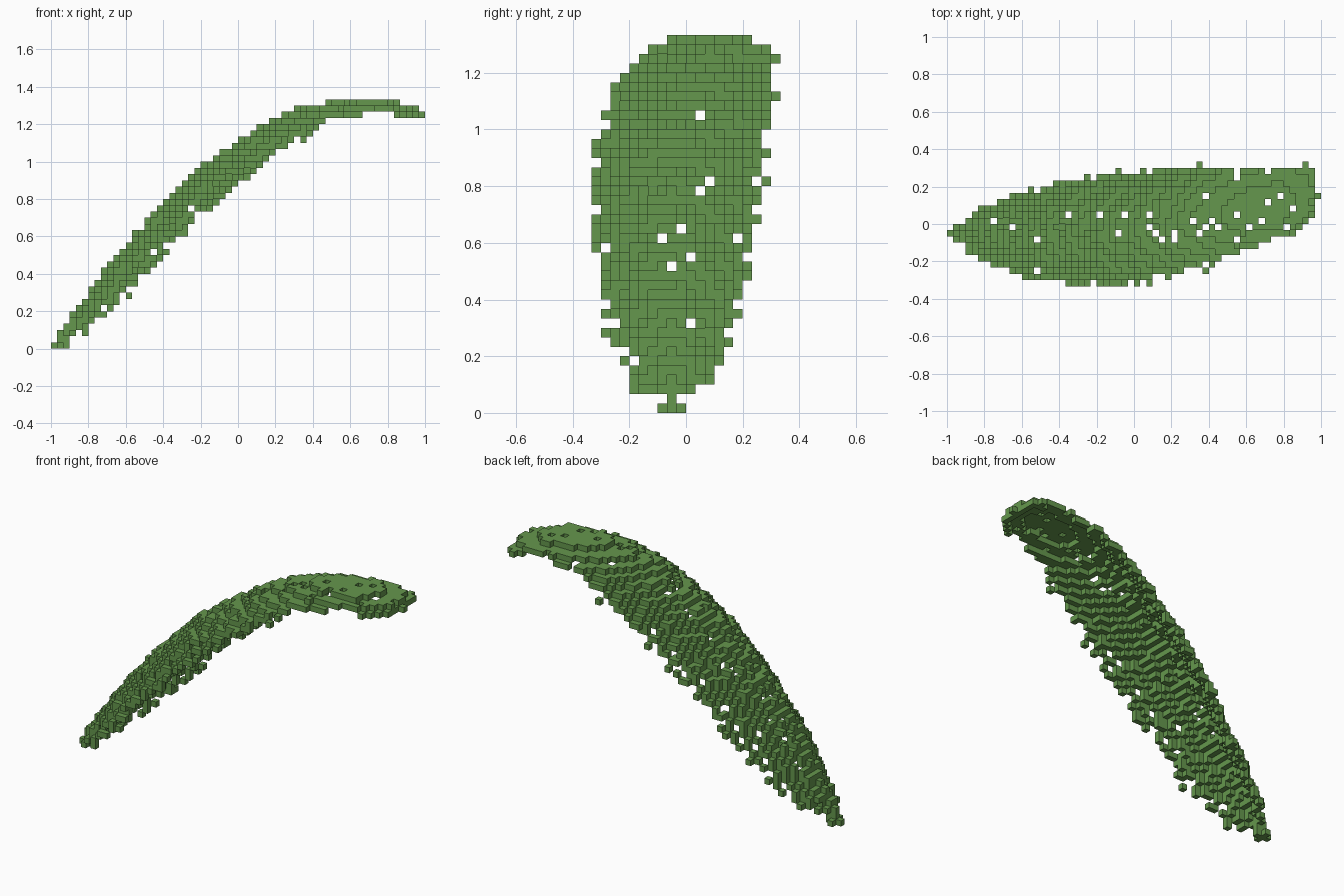
import bpy
import bmesh
import math
import random

old = bpy.data.objects.get("Cube")
if old:
    bpy.data.objects.remove(old, do_unlink=True)

random.seed(7)
V = 1 / 30                      # edge of one block
NX, NY, NZ = 60, 20, 40         # size of the block grid

# Leaf ribs: x, midrib height, right edge y, left edge y, droop of the edges
RIBS = [
    (-0.94, 0.07, -0.07, -0.03, 0.00),
    (-0.91, 0.11, -0.13, 0.02, 0.03),
    (-0.88, 0.155, -0.20, 0.10, 0.10),
    (-0.80, 0.27, -0.23, 0.13, 0.12),
    (-0.70, 0.41, -0.27, 0.16, 0.14),
    (-0.60, 0.53, -0.29, 0.18, 0.15),
    (-0.40, 0.755, -0.31, 0.23, 0.16),
    (-0.20, 0.95, -0.31, 0.25, 0.16),
    (0.00, 1.095, -0.29, 0.27, 0.15),
    (0.20, 1.215, -0.25, 0.29, 0.13),
    (0.35, 1.28, -0.21, 0.29, 0.11),
    (0.55, 1.317, -0.16, 0.29, 0.07),
    (0.80, 1.317, -0.06, 0.28, 0.04),
    (0.92, 1.285, 0.00, 0.28, 0.03),
    (0.96, 1.265, 0.06, 0.26, 0.01),
]


def cell(x, y, z):
    return (min(max(math.floor((x + 1) / V), 0), NX - 1),
            min(max(math.floor(y / V + NY / 2), 0), NY - 1),
            min(max(math.floor(z / V), 2), NZ - 1))


def jitter(n):
    """Evenly spread samples in 0..1 with a little irregularity."""
    return [min(max((i + 0.5 + random.uniform(-0.35, 0.35)) / n, 0), 1)
            for i in range(n)]


def slopes():
    """Slope of the midrib at each rib."""
    out = []
    for i in range(len(RIBS)):
        a, b = RIBS[max(i - 1, 0)], RIBS[min(i + 1, len(RIBS) - 1)]
        out.append((b[1] - a[1]) / (b[0] - a[0]))
    return out


def leaf_cells():
    cells = set()
    slope = slopes()
    # Rows of samples at equal distances along the midrib
    length = [0.0]
    for a, b in zip(RIBS, RIBS[1:]):
        length.append(length[-1] + math.hypot(b[0] - a[0], b[1] - a[1]))
    rows = int(length[-1] / 0.029)
    for r in range(rows + 1):
        guess = length[-1] * r / rows
        width = 0.7
        for u in jitter(max(2, int(width / 0.030))):
            d = min(max(guess + random.uniform(-0.01, 0.01), 0), length[-1])
            i = max(k for k in range(len(RIBS) - 1) if length[k] <= d)
            f = (d - length[i]) / (length[i + 1] - length[i])
            x, z, lo, hi, droop = (p + (q - p) * f
                                   for p, q in zip(RIBS[i], RIBS[i + 1]))
            m = slope[i] + (slope[i + 1] - slope[i]) * f
            # Keep samples inside the outline, with a ragged edge
            y = -0.35 + width * u
            ragged = random.choice((0, 0, 0, 0.02))
            if not lo - ragged <= y <= hi + ragged:
                continue
            s = (2 * y - lo - hi) / (hi - lo)
            drop = droop * min(s * s, 1.15) / math.hypot(1, m)
            cells.add(cell(x + drop * m, y, z - drop))
    # Pointed tip and loose edge blocks
    cells |= {(59, 14, 37), (58, 14, 37), (58, 13, 37), (58, 15, 37),
              (57, 19, 37), (57, 18, 37), (40, 19, 33)}
    return cells


# Short stem at the foot of the leaf
stem_cells = {(0, 8, 0), (1, 8, 0), (2, 8, 0), (1, 7, 0), (1, 9, 0),
              (1, 8, 1), (2, 8, 1), (2, 8, 2)}

green = bpy.data.materials.new("leaf green")
green.use_nodes = True
colour = (0.13, 0.31, 0.075, 1)
green.diffuse_color = colour
bsdf = next(n for n in green.node_tree.nodes if n.type == 'BSDF_PRINCIPLED')
bsdf.inputs["Base Color"].default_value = colour
bsdf.inputs["Roughness"].default_value = 0.9


def build_blocks(name, cells):
    """Blocks with only their exposed faces."""
    bm = bmesh.new()
    verts = {}

    def corner(p):
        if p not in verts:
            verts[p] = bm.verts.new((p[0] * V - 1, (p[1] - NY / 2) * V, p[2] * V))
        return verts[p]

    for c in sorted(cells):
        for axis in range(3):
            for side in (0, 1):
                n = list(c)
                n[axis] += 2 * side - 1
                if tuple(n) in cells:
                    continue
                b, e = (axis + 1) % 3, (axis + 2) % 3
                ring = []
                for db, de in ((0, 0), (1, 0), (1, 1), (0, 1)):
                    p = list(c)
                    p[axis] += side
                    p[b] += db
                    p[e] += de
                    ring.append(corner(tuple(p)))
                bm.faces.new(ring if side else ring[::-1])
    mesh = bpy.data.meshes.new(name)
    bm.to_mesh(mesh)
    bm.free()
    mesh.materials.append(green)
    obj = bpy.data.objects.new(name, mesh)
    bpy.context.collection.objects.link(obj)
    return obj


build_blocks("leaf_blade", leaf_cells() - stem_cells)
build_blocks("leaf_stem", stem_cells)
